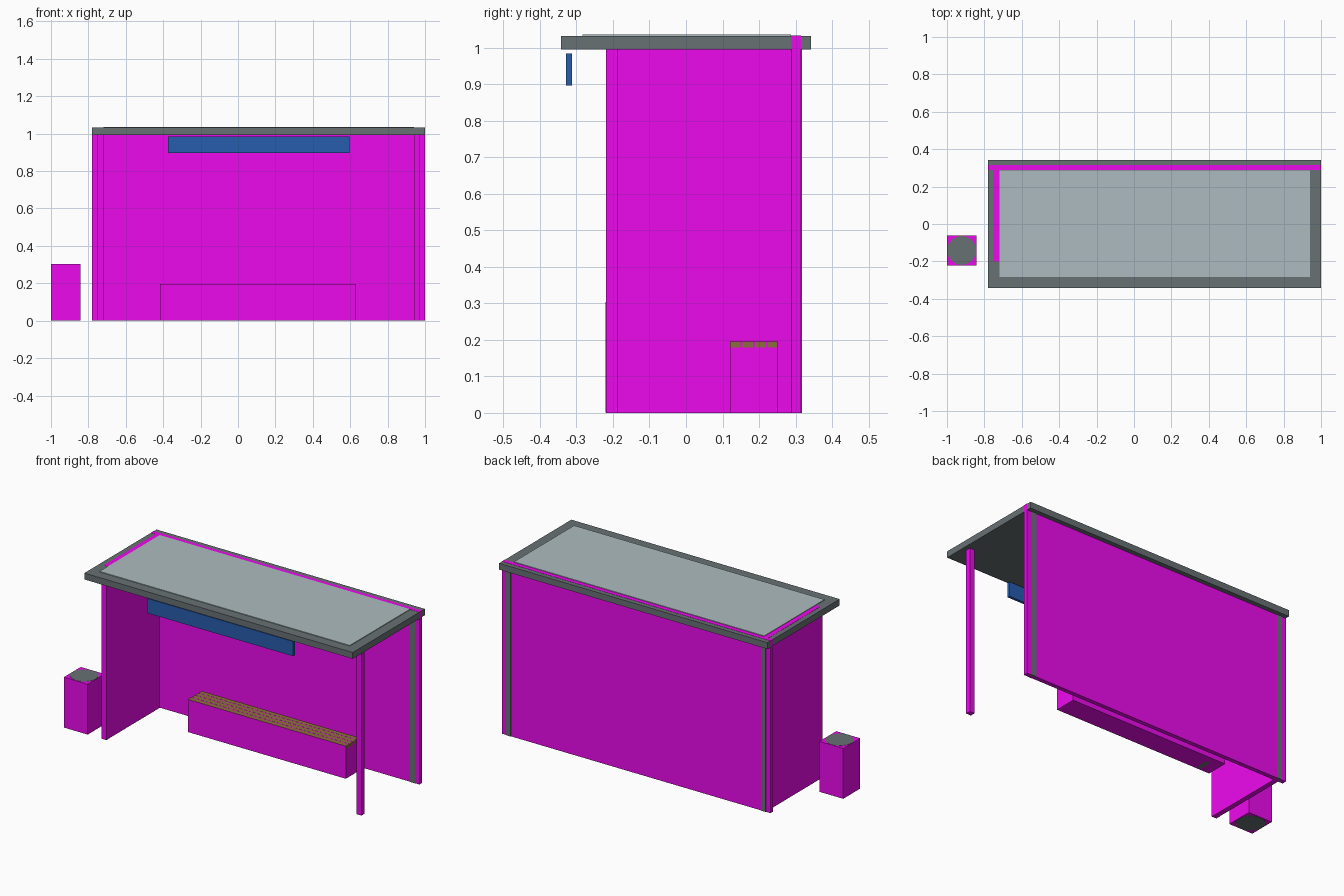
import bpy, bmesh

if "Cube" in bpy.data.objects:
    bpy.data.objects.remove(bpy.data.objects["Cube"])


def material(name, rgb):
    m = bpy.data.materials.new(name)
    m.diffuse_color = (*rgb, 1)
    m.use_nodes = True
    m.node_tree.nodes["Principled BSDF"].inputs["Base Color"].default_value = m.diffuse_color
    return m


MAGENTA = material("magenta", (0.85, 0.003, 0.85))
STEEL = material("steel", (0.14, 0.165, 0.175))
PANEL = material("roof_panel", (0.42, 0.5, 0.53))
BLUE = material("blue", (0.02, 0.11, 0.42))
WOOD = material("wood", (0.27, 0.15, 0.05))


def finish(name, bm, mat):
    mesh = bpy.data.meshes.new(name)
    bm.to_mesh(mesh)
    bm.free()
    mesh.materials.append(mat)
    ob = bpy.data.objects.new(name, mesh)
    bpy.context.collection.objects.link(ob)
    return ob


def box(name, x, y, z, mat):
    """Box from (min, max) ranges on each axis."""
    bm = bmesh.new()
    bmesh.ops.create_cube(bm, size=1)
    for v in bm.verts:
        v.co = [r[0] if c < 0 else r[1] for c, r in zip(v.co, (x, y, z))]
    return finish(name, bm, mat)


def cylinder(name, cx, cy, r, z0, z1, mat, sides=16):
    bm = bmesh.new()
    bmesh.ops.create_cone(bm, cap_ends=True, segments=sides,
                          radius1=r, radius2=r, depth=z1 - z0)
    bmesh.ops.translate(bm, verts=bm.verts, vec=(cx, cy, (z0 + z1) / 2))
    return finish(name, bm, mat)


# Roof: steel slab with a pale panel on top
box("roof_frame", (-0.78, 1.0), (-0.342, 0.342), (0.994, 1.032), STEEL)
box("roof_panel", (-0.72, 0.94), (-0.283, 0.287), (1.02, 1.036), PANEL)

# Walls reach up through the roof
box("back_wall", (-0.781, 1.001), (0.289, 0.315), (0, 1.033), MAGENTA)
box("left_wall", (-0.75, -0.72), (-0.2, 0.3), (0, 1.033), MAGENTA)

# Front and back corner posts on both sides
for side, x in (("left", (-0.751, -0.719)), ("right", (0.94, 0.972))):
    box(f"{side}_front_post", x, (-0.219, -0.188), (0, 1.0), MAGENTA)
    box(f"{side}_back_post", x, (0.287, 0.318), (0, 1.0), STEEL)

# Bench: solid block, wooden slats on top, legs inside
box("bench_block", (-0.416, 0.631), (0.12, 0.252), (0, 0.195), MAGENTA)
for i in range(4):
    y = 0.1205 + i * 0.034
    box(f"bench_slat_{i + 1}", (-0.417, 0.632), (y, y + 0.0285),
        (0.179, 0.1955), WOOD)
for side, x in (("left", -0.35), ("right", 0.53)):
    box(f"bench_leg_{side}", (x, x + 0.03), (0.13, 0.24), (0, 0.18), STEEL)

# Litter bin: square casing with a round liner showing at both ends
box("bin_casing", (-1.0, -0.842), (-0.221, -0.061), (0.001, 0.303), MAGENTA)
cylinder("bin_liner", -0.921, -0.141, 0.078, 0, 0.304, STEEL)

# Sign board hung under the front of the roof
box("sign_board", (-0.375, 0.595), (-0.328, -0.312), (0.896, 0.984), BLUE)
